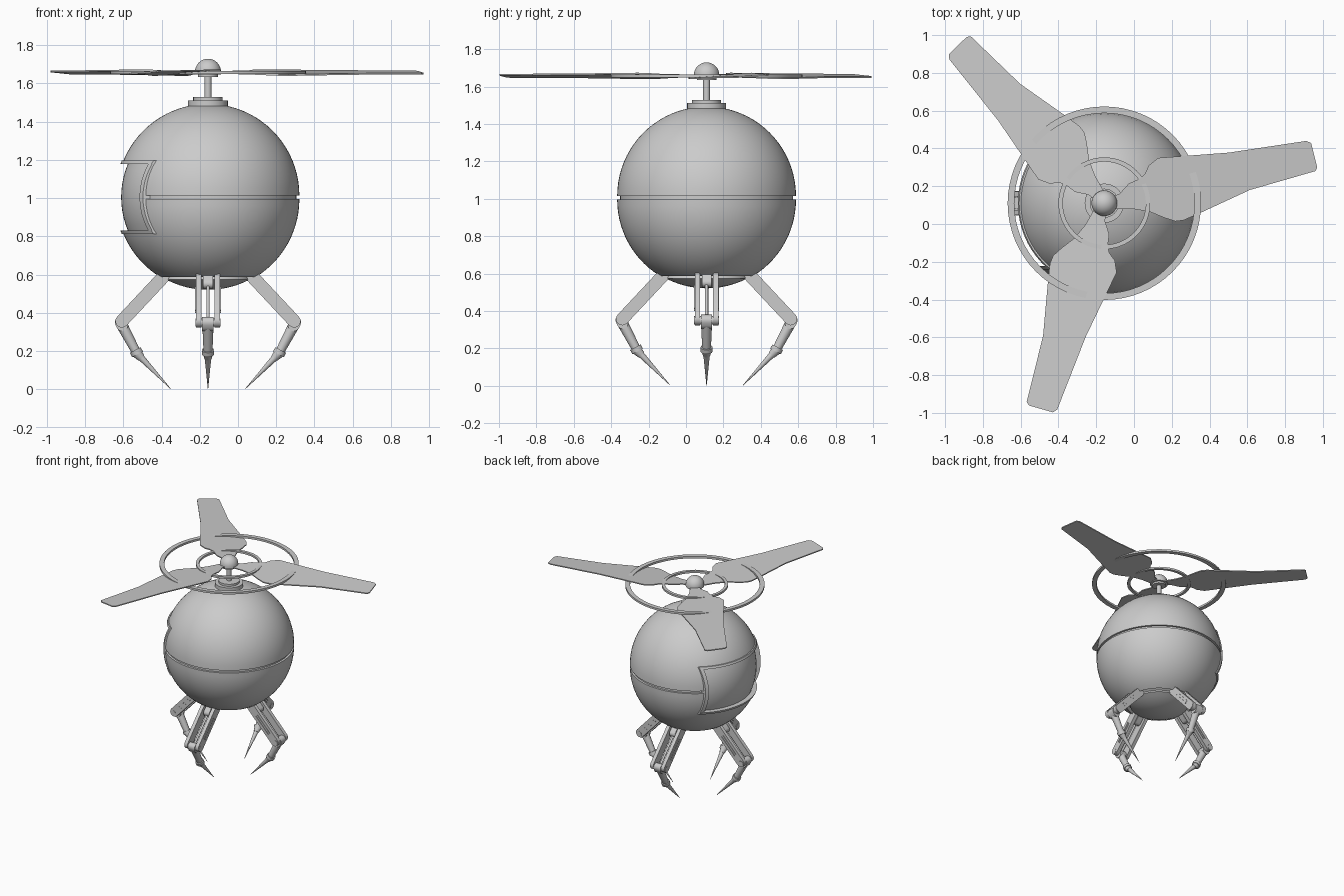
import bpy, bmesh
from math import sin, cos, pi, radians, sqrt, atan2
from mathutils import Vector, Matrix

if "Cube" in bpy.data.objects:
    bpy.data.objects.remove(bpy.data.objects["Cube"])

AXIS = Vector((-0.157, 0.11, 0))   # everything is built around this upright axis
CZ = 1.005                         # body centre height


def finish(name, bm, angle=35):
    bmesh.ops.recalc_face_normals(bm, faces=bm.faces)
    me = bpy.data.meshes.new(name)
    bm.to_mesh(me)
    bm.free()
    ob = bpy.data.objects.new(name, me)
    ob.location = AXIS
    bpy.context.collection.objects.link(ob)
    smooth(ob, angle)
    return ob


def smooth(ob, angle=35):
    bpy.ops.object.select_all(action='DESELECT')
    ob.select_set(True)
    bpy.context.view_layer.objects.active = ob
    bpy.ops.object.shade_smooth_by_angle(angle=radians(angle))


def lathe(name, profile, seg=48, closed=False):
    """Revolve (radius, z) points; radius 0 becomes a pole."""
    bm = bmesh.new()
    rings = []
    for r, z in profile:
        if r < 1e-5:
            rings.append([bm.verts.new((0, 0, z))] * seg)
        else:
            rings.append([bm.verts.new((r * cos(2 * pi * i / seg), r * sin(2 * pi * i / seg), z))
                          for i in range(seg)])
    pairs = list(zip(rings, rings[1:]))
    if closed:
        pairs.append((rings[-1], rings[0]))
    for a, b in pairs:
        for i in range(seg):
            j = (i + 1) % seg
            vs = list(dict.fromkeys((a[i], a[j], b[j], b[i])))
            if len(vs) > 2:
                bm.faces.new(vs)
    return finish(name, bm)


def arc(r, zc, a0, a1, n):
    pts = []
    for i in range(n + 1):
        a = radians(a0 + (a1 - a0) * i / n)
        pts.append((max(0, r * cos(a)), zc + r * sin(a)))
    return pts


def patch(bm, r0, r1, y0, y1, z0, z1, ny, nz):
    """Thick piece of a sphere on the -x side, bounded by flat y and z limits."""
    def layer(r):
        return [[bm.verts.new((-sqrt(r * r - y * y - z * z), y, CZ + z))
                 for y in [y0 + (y1 - y0) * i / ny for i in range(ny + 1)]]
                for z in [z0 + (z1 - z0) * k / nz for k in range(nz + 1)]]
    A, B = layer(r0), layer(r1)
    for g in (A, B):
        for k in range(nz):
            for i in range(ny):
                bm.faces.new((g[k][i], g[k][i + 1], g[k + 1][i + 1], g[k + 1][i]))
    for i in range(ny):
        for k in (0, nz):
            bm.faces.new((A[k][i], A[k][i + 1], B[k][i + 1], B[k][i]))
    for k in range(nz):
        for i in (0, ny):
            bm.faces.new((A[k][i], A[k + 1][i], B[k + 1][i], B[k][i]))


def prism(bm, outline, mapper, h0, h1):
    lo = [bm.verts.new(mapper(u, v, h0)) for u, v in outline]
    hi = [bm.verts.new(mapper(u, v, h1)) for u, v in outline]
    bm.faces.new(lo)
    bm.faces.new(hi)
    n = len(lo)
    for i in range(n):
        bm.faces.new((lo[i], lo[(i + 1) % n], hi[(i + 1) % n], hi[i]))


def stadium(p, q, r, n=8):
    a = atan2(q[1] - p[1], q[0] - p[0])
    return ([(q[0] + r * cos(a - pi / 2 + pi * i / n), q[1] + r * sin(a - pi / 2 + pi * i / n)) for i in range(n + 1)] +
            [(p[0] + r * cos(a + pi / 2 + pi * i / n), p[1] + r * sin(a + pi / 2 + pi * i / n)) for i in range(n + 1)])


def rod(bm, p, q, r0, r1, seg=16):
    p, q = Vector(p), Vector(q)
    d = q - p
    m = Matrix.Translation((p + q) / 2) @ d.to_track_quat('Z', 'Y').to_matrix().to_4x4()
    bmesh.ops.create_cone(bm, cap_ends=True, segments=seg, radius1=r0, radius2=r1,
                          depth=d.length, matrix=m)


# Round body: bottom cap, groove, lower half, seam groove, upper half
R = 0.478
body = lathe("body", arc(R - 0.004, 0.995, -90, -62.5, 6) + arc(R - 0.025, 0.995, -62.5, -59, 1)
             + arc(R, 0.995, -58.5, 0, 14) + [(R - 0.015, 0.996), (R - 0.015, 1.014)]
             + arc(R, 1.015, 0, 90, 20), 64)

# Recessed hatch cut into the left side
bm = bmesh.new()
patch(bm, 0.454, 0.6, -0.335, 0.335, -0.18, 0.18, 16, 10)
cutter = finish("hatch_cutter", bm)
cutter.hide_render = True
mod = body.modifiers.new("hatch", 'BOOLEAN')
mod.object = cutter
mod.solver = 'EXACT'
bpy.context.view_layer.objects.active = body
bpy.ops.object.modifier_apply(modifier="hatch")
bpy.data.objects.remove(cutter)
smooth(body, 30)

# Raised frame around the hatch
bm = bmesh.new()
for s in (-1, 1):
    patch(bm, 0.45, 0.49, -0.35, 0.35, s * 0.175, s * 0.192, 20, 1)
    patch(bm, 0.45, 0.488, s * 0.332, s * 0.35, -0.176, 0.176, 1, 12)
finish("hatch_frame", bm)

# Mast base, shaft and domed hub
lathe("mast_base", [(0, 1.46), (0.104, 1.46), (0.104, 1.511), (0.077, 1.511), (0.077, 1.528), (0, 1.528)], 32)
lathe("mast_shaft", [(0, 1.5), (0.018, 1.5), (0.018, 1.66), (0, 1.66)], 20)
lathe("rotor_hub", [(0, 1.634), (0.052, 1.634), (0.052, 1.648), (0.068, 1.648)]
      + arc(0.068, 1.661, 0, 90, 8), 32)

# Two flat rotor rings
for name, ri, ro in (("outer_ring", 0.477, 0.512), ("inner_ring", 0.22, 0.243)):
    lathe(name, [(ri, 1.649), (ro, 1.649), (ro, 1.665), (ri, 1.665)], 64, True)

# Three pitched rotor blades
BLADE = [(.03, .03), (.08, .05), (.13, .105), (.19, .13), (.215, .155), (.235, .2), (.285, .24), (.42, .25),
         (.66, .268), (1.07, .33), (1.095, .318), (1.127, .19), (1.117, .17), (.77, .07), (.5, -.055),
         (.42, -.09), (.376, -.096), (.32, -.078), (.24, -.045), (.15, -.03), (.03, -.03)]
T = radians(12.8)
for k in range(3):
    a = 2 * pi * k / 3

    def blade_map(x, y, h):
        z = 1.657 + h + 0.075 * (y * cos(T) - x * sin(T))
        return (x * cos(a) - y * sin(a), x * sin(a) + y * cos(a), z)
    bm = bmesh.new()
    prism(bm, BLADE, blade_map, -0.004, 0.004)
    finish("rotor_blade_%d" % (k + 1), bm)

# Four jointed claws: twin upper bars with slots, pin, tapered shin and spike
HIP, KNEE, ANKLE, TIP = (0.235, 0.587), (0.457, 0.35), (0.372, 0.19), (0.195, 0.003)


def mix(p, q, t):
    return (p[0] + (q[0] - p[0]) * t, p[1] + (q[1] - p[1]) * t)


for k in range(4):
    a = k * pi / 2

    def leg_map(r, z, h=0.0):
        return (r * cos(a) - h * sin(a), r * sin(a) + h * cos(a), z)
    bm = bmesh.new()
    for s in (-1, 1):
        prism(bm, stadium(HIP, mix(HIP, KNEE, 0.97), 0.034), leg_map, s * 0.035, s * 0.063)
        for off in (-0.009, 0.009):
            p, q = mix(HIP, KNEE, 0.25), mix(HIP, KNEE, 0.75)
            p, q = [(c[0] + off * 0.73, c[1] + off * 0.68) for c in (p, q)]
            prism(bm, stadium(p, q, 0.004, 4), leg_map, s * 0.06, s * 0.067)
    finish("claw_%d_upper_bars" % (k + 1), bm)

    bm = bmesh.new()
    rod(bm, leg_map(*KNEE, -0.066), leg_map(*KNEE, 0.066), 0.022, 0.022, 20)
    prism(bm, stadium(mix(HIP, KNEE, -0.1), mix(HIP, KNEE, 0.15), 0.025), leg_map, -0.025, 0.025)
    rod(bm, leg_map(*HIP), leg_map(*KNEE), 0.009, 0.009, 12)
    finish("claw_%d_pin_and_piston" % (k + 1), bm)

    bm = bmesh.new()
    prism(bm, stadium(KNEE, mix(KNEE, ANKLE, 0.1), 0.03), leg_map, -0.03, 0.03)
    rod(bm, leg_map(*KNEE), leg_map(*ANKLE), 0.03, 0.023)
    rod(bm, leg_map(*mix(KNEE, ANKLE, 0.9)), leg_map(*mix(KNEE, ANKLE, 1.04)), 0.032, 0.032)
    rod(bm, leg_map(*ANKLE), leg_map(*mix(ANKLE, TIP, 0.14)), 0.027, 0.02)
    rod(bm, leg_map(*mix(ANKLE, TIP, 0.1)), leg_map(*TIP), 0.018, 0.001)
    finish("claw_%d_lower_spike" % (k + 1), bm)
